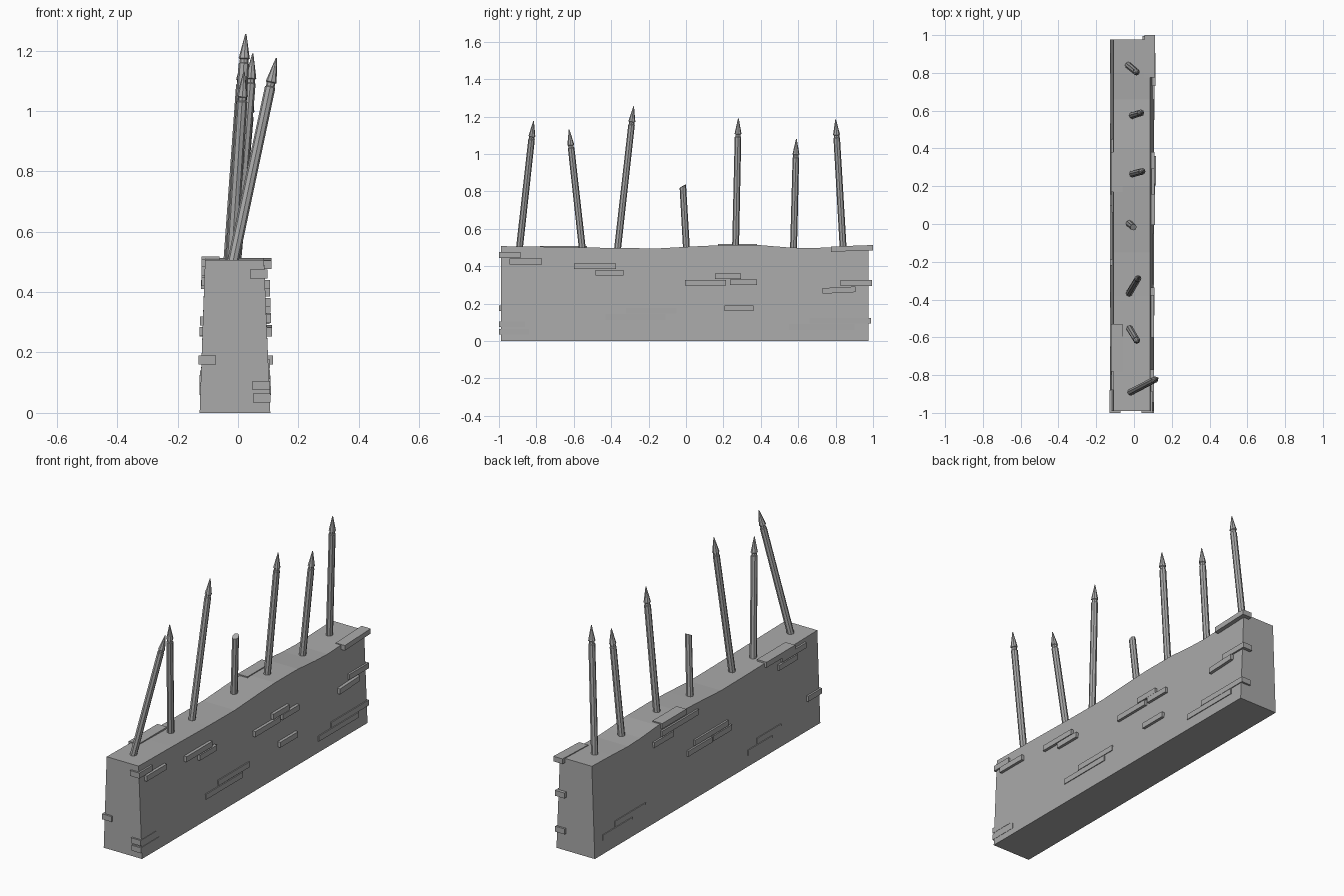
import bpy, bmesh
from mathutils import Vector

cube = bpy.data.objects.get("Cube")
if cube:
    bpy.data.objects.remove(cube, do_unlink=True)

grey = bpy.data.materials.new("stone grey")
grey.use_nodes = True
grey.diffuse_color = (.4, .4, .4, 1)
grey.node_tree.nodes["Principled BSDF"].inputs["Base Color"].default_value = (.4, .4, .4, 1)


def finish(bm, name):
    bmesh.ops.recalc_face_normals(bm, faces=bm.faces)
    me = bpy.data.meshes.new(name)
    bm.to_mesh(me)
    bm.free()
    me.materials.append(grey)
    bpy.context.collection.objects.link(bpy.data.objects.new(name, me))


def loft(name, rings):
    """Skin a list of equal rings and cap both ends."""
    bm = bmesh.new()
    loops = [[bm.verts.new(p) for p in ring] for ring in rings]
    n = len(loops[0])
    for a, b in zip(loops, loops[1:]):
        for i in range(n):
            bm.faces.new((a[i], a[(i + 1) % n], b[(i + 1) % n], b[i]))
    bm.faces.new(loops[0])
    bm.faces.new(loops[-1])
    finish(bm, name)


# Battered wall with a gently worn top: (y, top height)
top_line = [(-0.99, .507), (-0.7, .503), (-0.38, .497), (-0.15, .495), (0.03, .505),
            (0.2, .513), (0.4, .512), (0.55, .5), (0.66, .496), (0.8, .502), (0.977, .507)]
loft("wall", [[(-.127, y, 0), (.107, y, 0), (.086, y, z), (-.109, y, z)] for y, z in top_line])


def wall_x(side, z):
    """Horizontal position of the sloping wall face at a height."""
    return .107 - .042 * z if side > 0 else -.127 + .036 * z


def brick(name, side, y0, y1, z0, depth=.05, out=.017, height=.03, tilt=0):
    outer = wall_x(side, z0 + height / 2) + side * out
    inner = outer - side * depth
    loft(name, [[(inner, y, z0 + t), (outer, y, z0 + t),
                 (outer, y, z0 + height + t), (inner, y, z0 + height + t)]
                for y, t in ((y0, 0), (y1, tilt))])


# Raised bricks on the left face: y start, y end, bottom height
left_bricks = [(-.945, -.77, .41), (-.60, -.375, .385), (-.485, -.335, .35),
               (-.005, .215, .297), (.155, .295, .332), (.235, .38, .30), (.205, .36, .16),
               (-.32, -.05, .147), (-.43, -.11, .113), (.55, .90, .06)]
for i, (y0, y1, z) in enumerate(left_bricks):
    brick(f"left_brick_{i + 1}", 1, y0, y1, z, out=.016 if z > .15 else .005)
brick("left_brick_tilted", 1, .73, .905, .253, tilt=.008)

# Raised bricks on the right face
right_bricks = [(.06, .38, .445), (.28, .45, .41), (-.19, .10, .29), (-.05, .16, .253),
                (-.22, -.06, .255), (-.57, -.36, .06), (-.65, -.44, .095),
                (-.88, -.67, .455), (-.80, -.64, .42), (.645, .905, .075), (.53, .80, .11)]
for i, (y0, y1, z) in enumerate(right_bricks):
    brick(f"right_brick_{i + 1}", -1, y0, y1, z, out=.01 if z > .15 else .004)

# Bricks wrapping the wall ends: side, y start, y end, bottom height, overhang
corner_bricks = [(1, -1, -.885, .445, .01), (1, -1, -.86, .075, .002),
                 (1, -1, -.84, .035, .002), (-1, -1, -.88, .16, .01),
                 (1, .825, .995, .295, .01), (1, .66, .988, .093, .005)]
for i, (side, y0, y1, z, out) in enumerate(corner_bricks):
    brick(f"corner_brick_{i + 1}", side, y0, y1, z, depth=.058, out=out)

# Coping bricks breaking the top edge
brick("coping_back", 1, .775, 1, .477, out=.024, depth=.056, height=.028, tilt=.008)
brick("coping_middle", -1, .17, .38, .488, out=.012, depth=.06)
brick("coping_front", -1, -.78, -.53, .479, out=.012, depth=.06)


def spike(name, base, tip, broken=False):
    base, tip = Vector(base), Vector(tip)
    axis = (tip - base).normalized()
    length = (tip - base).length
    u = axis.cross(Vector((0, 1, 0))).normalized()
    v = axis.cross(u)
    if broken:
        profile = [(-.05, .0185), (length, .0175)]
    else:
        profile = [(-.05, .0185), (length - .1, .0175), (length - .097, .0145),
                   (length - .085, .0145), (length - .082, .0185), (length, .002)]
    circle = bmesh.new()
    bmesh.ops.create_circle(circle, segments=8, radius=1)
    around = [(w.co.x, w.co.y) for w in circle.verts]
    circle.free()
    rings = [[base + axis * h + (u * a + v * b) * r for a, b in around] for h, r in profile]
    if broken:  # slanted snapped end
        rings[-1] = [p + axis * ((p - tip).y * .5) for p in rings[-1]]
    loft(name, rings)


# Leaning spikes, one of them snapped short
spikes = [((-.017, -.89, .5), (.127, -.815, 1.175)), ((-.022, -.555, .5), (.02, -.625, 1.13)),
          ((-.025, -.365, .5), (.026, -.28, 1.255)), ((-.008, .265, .5), (.049, .28, 1.19)),
          ((-.008, .575, .5), (.043, .59, 1.08)), ((-.03, .84, .5), (.018, .80, 1.185))]
for i, (base, tip) in enumerate(spikes):
    spike(f"spike_{i + 1}", base, tip)
spike("broken_spike", (-.025, .002, .5), (-.003, -.017, .828), broken=True)
